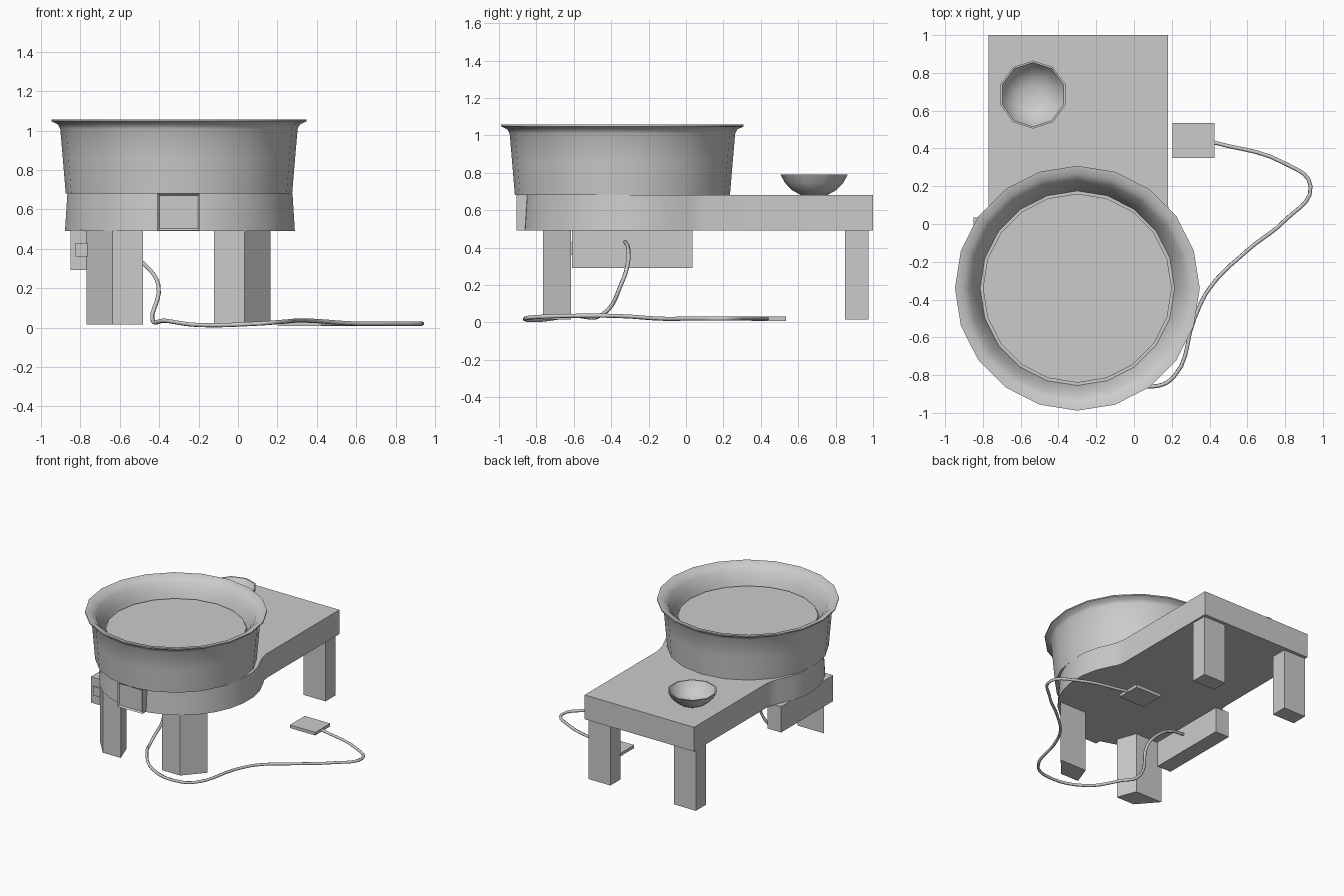
import bpy, bmesh, math
from mathutils import Vector

if "Cube" in bpy.data.objects:
    bpy.data.objects.remove(bpy.data.objects["Cube"])

CX = -0.295  # symmetry line of the table


def finish(bm, name, smooth=None):
    bmesh.ops.recalc_face_normals(bm, faces=bm.faces)
    me = bpy.data.meshes.new(name)
    bm.to_mesh(me)
    bm.free()
    ob = bpy.data.objects.new(name, me)
    bpy.context.collection.objects.link(ob)
    if smooth:
        bpy.ops.object.select_all(action='DESELECT')
        ob.select_set(True)
        bpy.context.view_layer.objects.active = ob
        bpy.ops.object.shade_smooth_by_angle(angle=math.radians(smooth))
    return ob


def prism(name, bottom, z0, z1, top=None, smooth=None):
    bm = bmesh.new()
    a = [bm.verts.new((x, y, z0)) for x, y in bottom]
    b = [bm.verts.new((x, y, z1)) for x, y in (top or bottom)]
    n = len(a)
    bm.faces.new(a)
    bm.faces.new(b)
    for i in range(n):
        bm.faces.new((a[i], a[(i + 1) % n], b[(i + 1) % n], b[i]))
    return finish(bm, name, smooth)


def box(name, x0, x1, y0, y1, z0, z1):
    return prism(name, [(x0, y0), (x1, y0), (x1, y1), (x0, y1)], z0, z1)


def lathe(name, profile, cx, cy, sides, smooth=40):
    # revolve (radius, z) points; first vertex points along +y
    bm = bmesh.new()
    rings = []
    for r, z in profile:
        rings.append([bm.verts.new((cx + r * math.sin(2 * math.pi * i / sides),
                                    cy + r * math.cos(2 * math.pi * i / sides), z))
                      for i in range(sides)])
    for a, b in zip(rings, rings[1:]):
        for i in range(sides):
            j = (i + 1) % sides
            bm.faces.new((a[i], a[j], b[j], b[i]))
    bm.faces.new(rings[0])
    bm.faces.new(rings[-1])
    return finish(bm, name, smooth)


# table body: rounded front blending into a straight rear slab
def outline(r):
    half = [(0.475, 1.0), (0.475, 0.1), (0.483, 0.055)]
    half += [(r * math.cos(math.radians(a)), -0.285 + r * math.sin(math.radians(a)))
             for a in range(30, -90, -12)]
    return ([(CX + x, y) for x, y in half] + [(CX, -0.285 - r)]
            + [(CX - x, y) for x, y in reversed(half)])


prism("table_body", outline(0.587), 0.49, 0.68, outline(0.575), 35)

# splash pan and wheel head
lathe("splash_pan", [(0.575, 0.68), (0.59, 0.86), (0.603, 1.01), (0.615, 1.032),
                     (0.648, 1.048), (0.648, 1.057), (0.605, 1.05), (0.57, 1.015),
                     (0.535, 0.95), (0.515, 0.89)], -0.3, -0.34, 20)
lathe("wheel_head", [(0.5, 0.86), (0.5, 0.92)], -0.3, -0.34, 20)

# small bowl on the table
lathe("bowl", [(0.07, 0.68), (0.12, 0.708), (0.155, 0.745), (0.18, 0.79),
               (0.17, 0.79), (0.146, 0.748), (0.11, 0.716), (0.06, 0.693)],
      -0.535, 0.685, 10)

# legs, mirrored about the table's centre line
for side, s in (("left", -1), ("right", 1)):
    cx = -0.302
    prism("rear_leg_" + side, [(cx + s * x, y) for x, y in
          ((0.275, 0.85), (0.467, 0.85), (0.467, 0.975), (0.275, 0.975))], 0.015, 0.49)
    prism("front_leg_" + side, [(cx + s * x, y) for x, y in
          ((0.18, -0.765), (0.336, -0.765), (0.467, -0.615), (0.235, -0.615))], 0.015, 0.49)

# switch panel on the front with a recessed face
bm = bmesh.new()
bmesh.ops.create_cube(bm, size=1)
for v in bm.verts:
    v.co = Vector((-0.302 + v.co.x * 0.215, -0.86 + v.co.y * 0.095, 0.586 + v.co.z * 0.188))
bm.normal_update()
front = [f for f in bm.faces if f.normal.y < -0.9]
bmesh.ops.inset_region(bm, faces=front, thickness=0.014, depth=-0.012)
finish(bm, "switch_panel")

# control box below the table with a socket at its front end
box("control_box", -0.85, -0.73, -0.61, 0.035, 0.292, 0.495)
box("control_socket", -0.825, -0.765, -0.62, -0.6, 0.36, 0.43)

# foot pedal
box("foot_pedal", 0.205, 0.425, 0.35, 0.535, 0.008, 0.032)

# cable from the control box along the floor to the pedal
path = [(-0.74, -0.325, 0.43), (-0.6, -0.31, 0.4), (-0.48, -0.31, 0.325), (-0.405, -0.34, 0.22),
        (-0.435, -0.45, 0.04), (-0.37, -0.6, 0.035), (-0.2, -0.78, 0.013), (0.1, -0.86, 0.02),
        (0.21, -0.81, 0.028), (0.32, -0.5, 0.036), (0.4, -0.34, 0.033), (0.6, -0.14, 0.02),
        (0.8, 0.02, 0.02), (0.935, 0.2, 0.02), (0.8, 0.32, 0.02), (0.41, 0.435, 0.02)]
cu = bpy.data.curves.new("cable", 'CURVE')
cu.dimensions = '3D'
cu.bevel_depth = 0.011
cu.bevel_resolution = 1
cu.resolution_u = 5
cu.use_fill_caps = True
sp = cu.splines.new('BEZIER')
sp.bezier_points.add(len(path) - 1)
for p, co in zip(sp.bezier_points, path):
    p.co = co
    p.handle_left_type = p.handle_right_type = 'AUTO'
bpy.context.collection.objects.link(bpy.data.objects.new("cable", cu))
